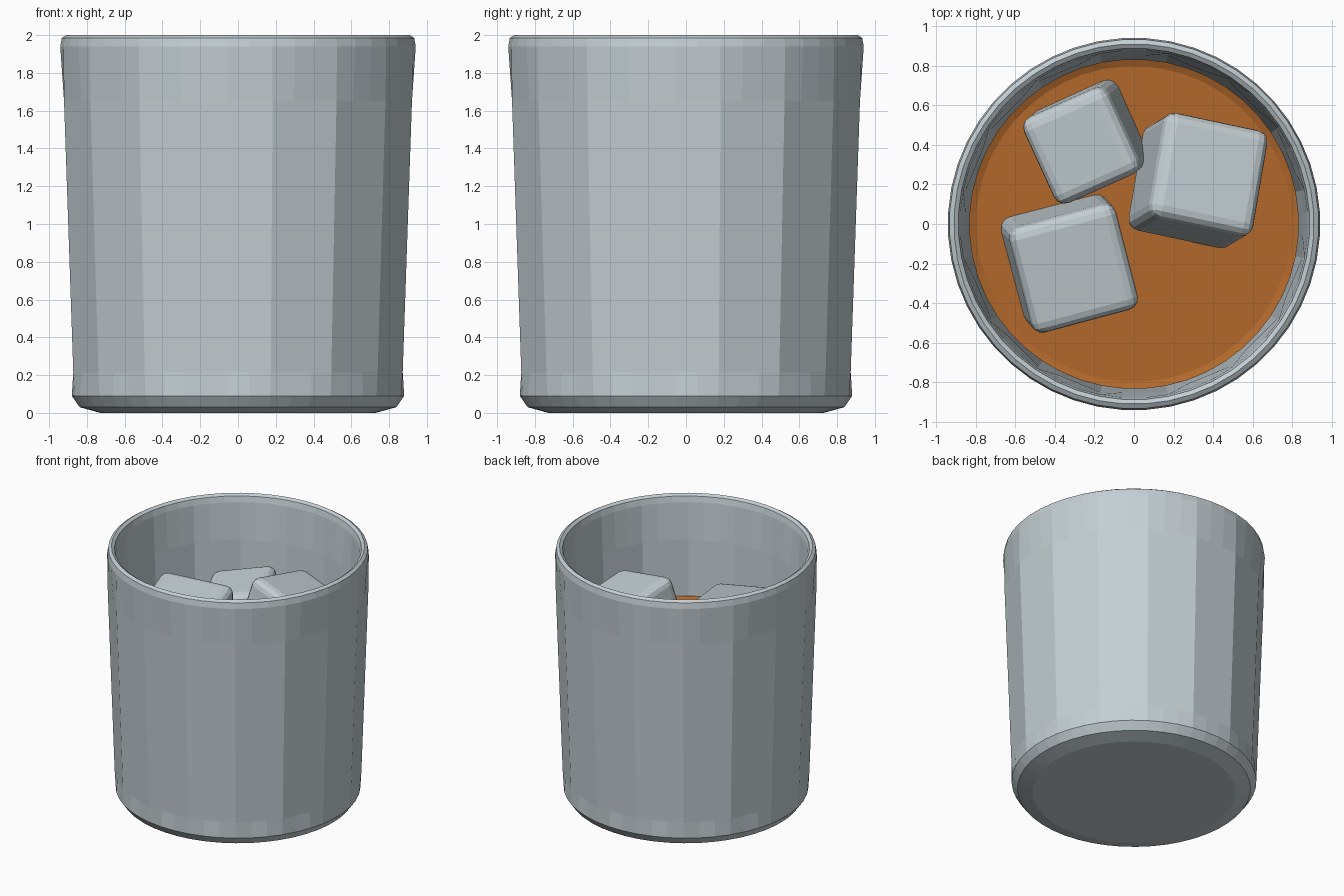
import bpy, bmesh, math
from mathutils import Matrix, Vector

if "Cube" in bpy.data.objects:
    bpy.data.objects.remove(bpy.data.objects["Cube"])

SEG, SIDES = 48, 16


def material(name, rgb):
    m = bpy.data.materials.new(name)
    m.diffuse_color = (*rgb, 1)
    m.use_nodes = True
    m.node_tree.nodes["Principled BSDF"].inputs["Base Color"].default_value = m.diffuse_color
    return m


glass = material("pale glass", (0.55, 0.62, 0.65))
amber = material("amber liquid", (0.45, 0.14, 0.024))


def finish(bm, name, mat):
    bmesh.ops.recalc_face_normals(bm, faces=bm.faces)
    me = bpy.data.meshes.new(name)
    bm.to_mesh(me)
    bm.free()
    me.materials.append(mat)
    ob = bpy.data.objects.new(name, me)
    bpy.context.collection.objects.link(ob)
    return ob


def lathe(name, profile, mat):
    """Closed turned solid; faceted rings follow a 16-sided outline."""
    bm = bmesh.new()
    step = math.tau / SIDES
    rings = []
    for r, z, faceted in profile:
        ring = []
        for i in range(SEG):
            a = step / 2 + math.tau * i / SEG
            off = (a + step / 2) % step - step / 2
            k = r / math.cos(off) if faceted else r
            ring.append(bm.verts.new((k * math.cos(a), k * math.sin(a), z)))
        rings.append(ring)
    for lo, hi in zip(rings, rings[1:]):
        for i in range(SEG):
            j = (i + 1) % SEG
            bm.faces.new((lo[i], lo[j], hi[j], hi[i]))
    bm.faces.new(rings[0])
    bm.faces.new(rings[-1])
    return finish(bm, name, mat)


# Tumbler: base, outer wall, rounded rim, inner wall, inside floor
lathe("tumbler", [
    (0.73, 0.0, False), (0.84, 0.03, False), (0.882, 0.09, False),
    (0.872, 0.215, True), (0.921, 1.65, True),
    (0.943, 1.94, False), (0.935, 1.985, False), (0.912, 2.0, False),
    (0.89, 1.985, False), (0.88, 1.94, False),
    (0.852, 1.65, True), (0.80, 0.25, True), (0.74, 0.17, False)], glass)

# Drink with a slightly raised edge
lathe("drink", [
    (0.73, 0.18, False), (0.79, 0.26, False), (0.835, 1.215, False),
    (0.80, 1.20, False)], amber)


# Ice cubes: size, centre of top face, turn and lean in degrees
def ice_cube(name, size, top, yaw, lean_x, lean_y):
    rot = (Matrix.Rotation(math.radians(yaw), 4, 'Z')
           @ Matrix.Rotation(math.radians(lean_x), 4, 'Y')
           @ Matrix.Rotation(math.radians(lean_y), 4, 'X'))
    bm = bmesh.new()
    bmesh.ops.create_cube(bm, size=size)
    bmesh.ops.bevel(bm, geom=bm.edges[:], offset=0.06, segments=3,
                    profile=0.5, affect='EDGES')
    centre = Vector(top) - rot @ Vector((0, 0, size / 2))
    bm.transform(Matrix.Translation(centre) @ rot)
    finish(bm, name, glass)


ice_cube("ice_cube_back", 0.48, (-0.275, 0.39, 1.50), 24, -11, 3)
ice_cube("ice_cube_right", 0.55, (0.39, 0.26, 1.66), -12, 12, -11)
ice_cube("ice_cube_left", 0.56, (-0.30, -0.23, 1.61), 15, 4, 8)
